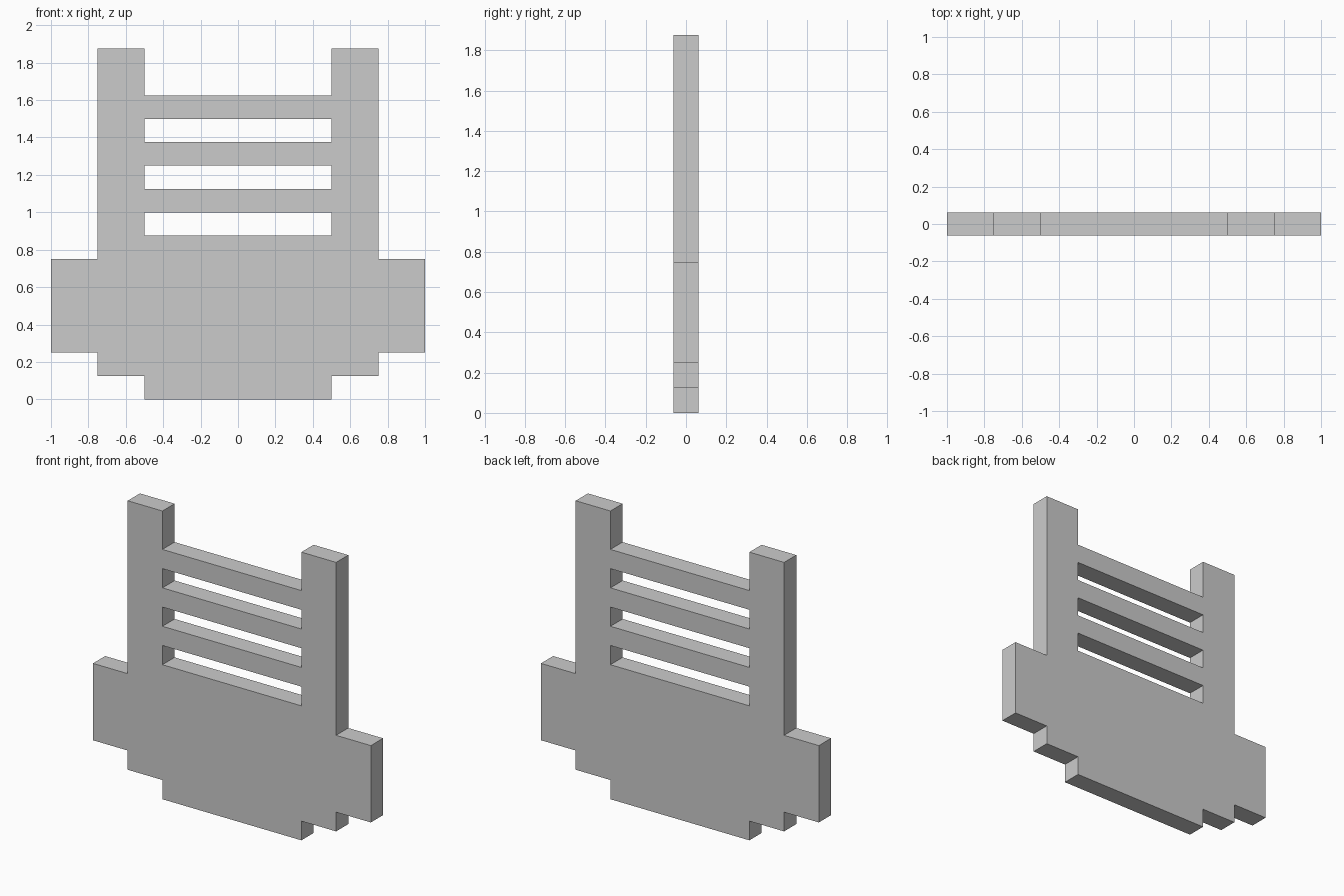
import bpy, bmesh

if "Cube" in bpy.data.objects:
    bpy.data.objects.remove(bpy.data.objects["Cube"])

THICK = 0.125

# Right half of the stepped outline, bottom to top (x, z)
half = [(0.5, 0), (0.5, 0.125), (0.75, 0.125), (0.75, 0.25), (1, 0.25),
        (1, 0.75), (0.75, 0.75), (0.75, 1.875), (0.5, 1.875), (0.5, 1.625)]
outline = half + [(-x, z) for x, z in reversed(half)]

# Three slots that leave the cross slats between the posts
slots = [[(-0.5, z), (0.5, z), (0.5, z + 0.125), (-0.5, z + 0.125)]
         for z in (0.875, 1.125, 1.375)]

bm = bmesh.new()


def add_loop(points):
    verts = [bm.verts.new((x, -THICK / 2, z)) for x, z in points]
    return [bm.edges.new((v, verts[(i + 1) % len(verts)])) for i, v in enumerate(verts)]


edges = [e for loop in [outline] + slots for e in add_loop(loop)]

# Fill the front face around the slots, then give the panel its thickness
bmesh.ops.triangle_fill(bm, edges=edges, use_beauty=True, normal=(0, -1, 0))
back = bmesh.ops.extrude_face_region(bm, geom=bm.faces[:], use_keep_orig=True)
bmesh.ops.translate(bm, vec=(0, THICK, 0),
                    verts=[g for g in back["geom"] if isinstance(g, bmesh.types.BMVert)])
bmesh.ops.recalc_face_normals(bm, faces=bm.faces[:])

mesh = bpy.data.meshes.new("slatted_panel")
bm.to_mesh(mesh)
bm.free()
panel = bpy.data.objects.new("slatted_panel", mesh)
bpy.context.collection.objects.link(panel)
